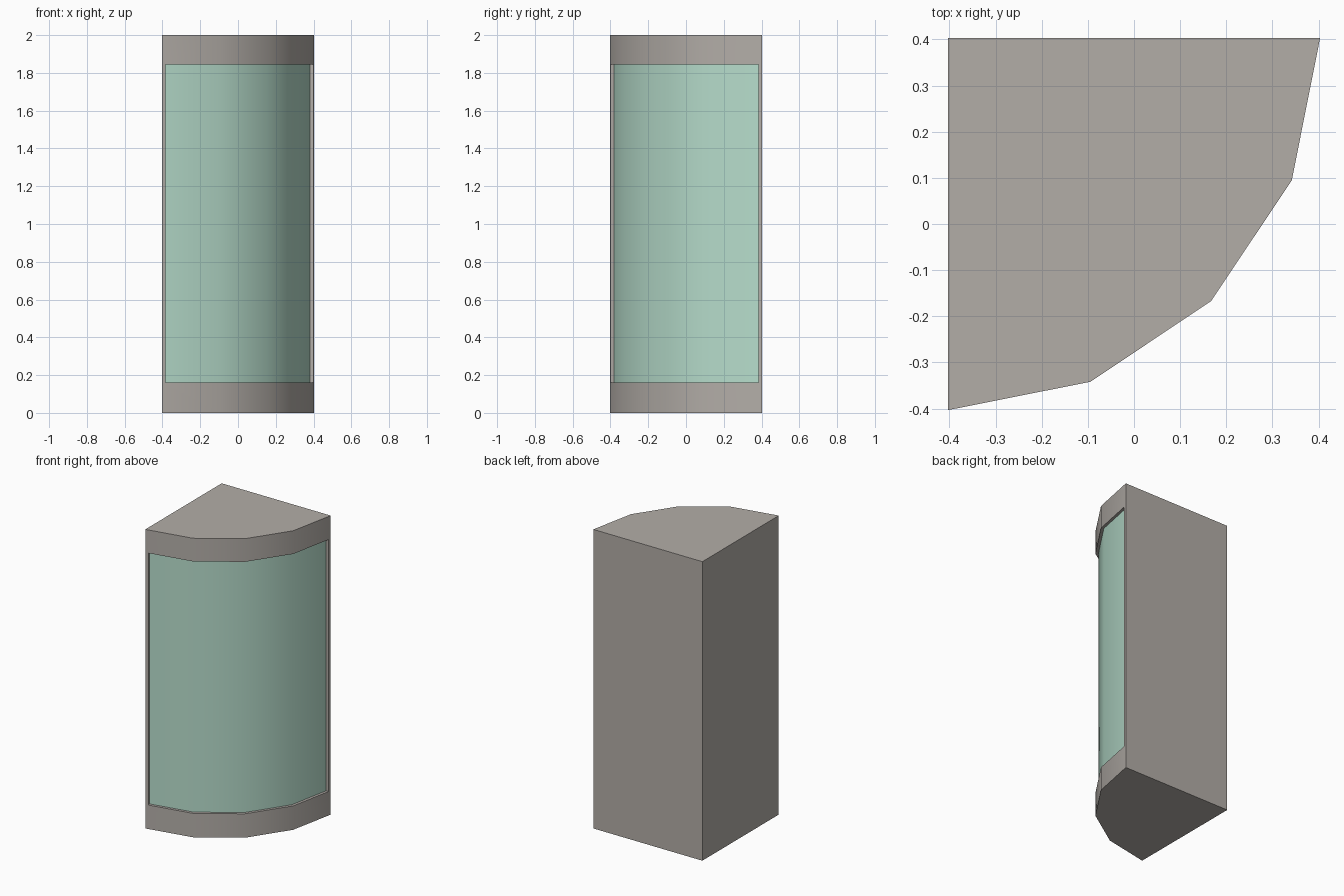
import bpy, bmesh, math
from mathutils import Vector

if "Cube" in bpy.data.objects:
    bpy.data.objects.remove(bpy.data.objects["Cube"])

R, HALF, HEIGHT = 0.807, 0.4035, 2.0
SEGMENTS = 4
WALL, DEPTH = 0.02, 0.018
GLASS_LOW, GLASS_HIGH = 0.16, 1.845

bm = bmesh.new()

# Quarter-round footprint: back-left corner plus a faceted front arc
corner = Vector((-HALF, HALF, 0))
arc = [corner + R * Vector((math.cos(a), math.sin(a), 0))
       for a in (-math.pi / 2 + math.pi / 2 * i / SEGMENTS for i in range(SEGMENTS + 1))]
outline = [corner] + arc
low = [bm.verts.new(p) for p in outline]
high = [bm.verts.new(p + Vector((0, 0, HEIGHT))) for p in outline]
bm.faces.new(low[::-1])
bm.faces.new(high)
n = len(outline)
for i in range(n):
    j = (i + 1) % n
    bm.faces.new((low[i], low[j], high[j], high[i]))
bm.normal_update()


def front_faces(inside_only=False):
    """Faces of the curved front; optionally only those of the glass opening."""
    found = []
    for f in bm.faces:
        c, nrm = f.calc_center_median(), f.normal
        if abs(nrm.z) > 0.5 or nrm.x < 0.1 or nrm.y > -0.1:
            continue
        inside = (GLASS_LOW < c.z < GLASS_HIGH
                  and c.x > -HALF + WALL and c.y < HALF - WALL)
        if inside or not inside_only:
            found.append(f)
    return found


def cut(faces, co, no):
    edges = {e for f in faces for e in f.edges}
    verts = {v for f in faces for v in f.verts}
    bmesh.ops.bisect_plane(bm, geom=list(verts) + list(edges) + list(faces),
                           plane_co=co, plane_no=no, dist=1e-5)
    bm.normal_update()


# Outline the opening between plinth, top band and the two wall edges
for z in (GLASS_LOW, GLASS_HIGH):
    cut(front_faces(), (0, 0, z), (0, 0, 1))
for co, no in (((-HALF + WALL, 0, 0), (1, 0, 0)), ((0, HALF - WALL, 0), (0, 1, 0))):
    middle = [f for f in front_faces()
              if GLASS_LOW < f.calc_center_median().z < GLASS_HIGH]
    cut(middle, co, no)

# Push the curved glass back behind the frame
glass = front_faces(inside_only=True)
for f in glass:
    f.material_index = 1
rim = bmesh.ops.inset_region(bm, faces=glass, thickness=0, depth=-DEPTH,
                             use_boundary=True, use_even_offset=True)
for f in rim["faces"]:
    f.material_index = 0
bmesh.ops.recalc_face_normals(bm, faces=bm.faces[:])

mesh = bpy.data.meshes.new("corner_cabinet")
bm.to_mesh(mesh)
bm.free()
cabinet = bpy.data.objects.new("corner_cabinet", mesh)
bpy.context.collection.objects.link(cabinet)

# Plain grey body, green glass
body_mat = bpy.data.materials.new("grey_body")
glass_mat = bpy.data.materials.new("green_glass")
glass_mat.diffuse_color = (0.47, 0.72, 0.6, 1)
glass_mat.use_nodes = True
glass_mat.node_tree.nodes["Principled BSDF"].inputs["Base Color"].default_value = glass_mat.diffuse_color
body_mat.diffuse_color = (0.45, 0.42, 0.39, 1)
body_mat.use_nodes = True
body_mat.node_tree.nodes["Principled BSDF"].inputs["Base Color"].default_value = body_mat.diffuse_color
mesh.materials.append(body_mat)
mesh.materials.append(glass_mat)

bpy.context.view_layer.objects.active = cabinet
cabinet.select_set(True)
bpy.ops.object.shade_smooth_by_angle(angle=math.radians(30))
